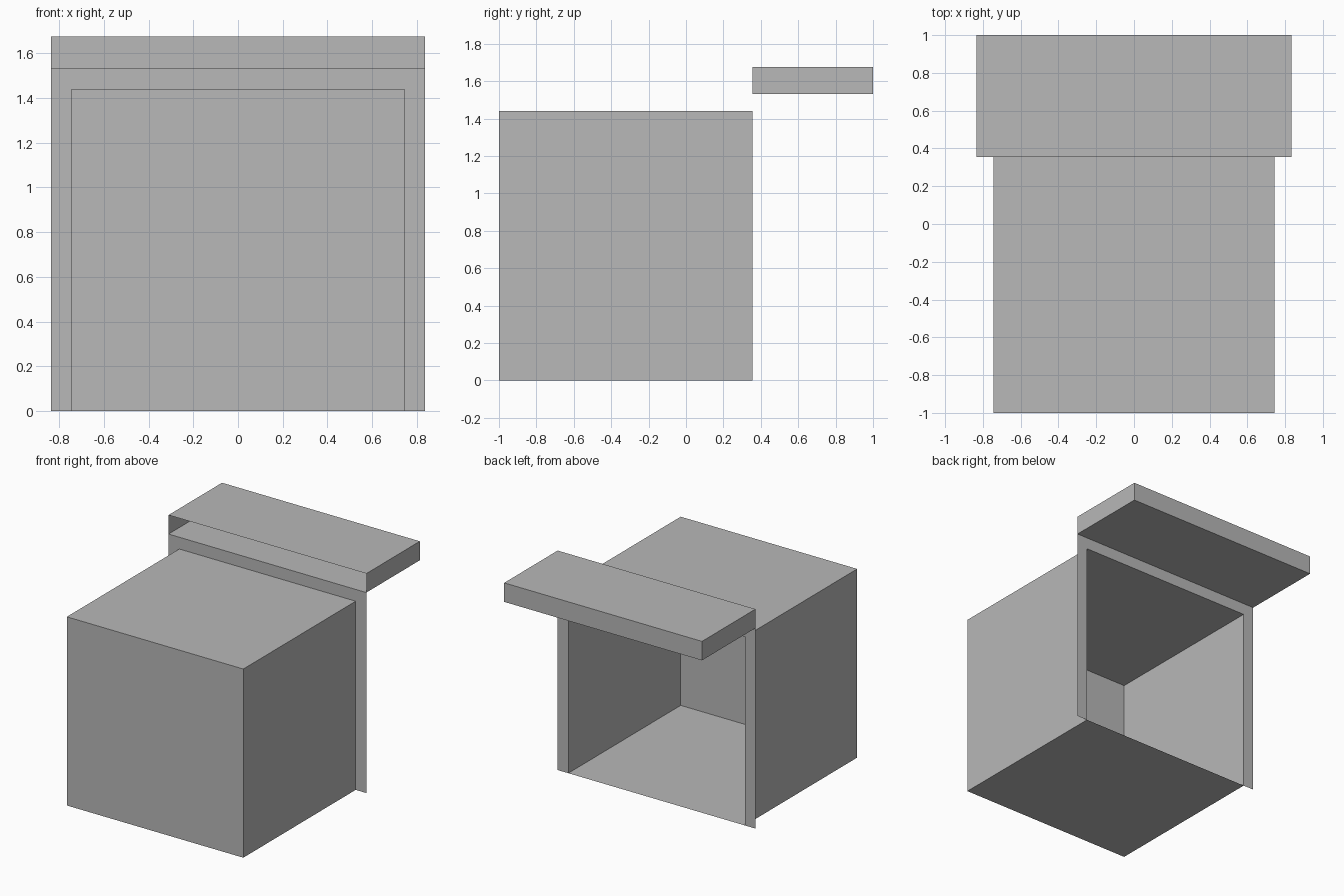
import bpy, bmesh
from mathutils import Vector

if "Cube" in bpy.data.objects:
    bpy.data.objects.remove(bpy.data.objects["Cube"])

grey = bpy.data.materials.new("plain_grey")
grey.diffuse_color = (0.48, 0.48, 0.48, 1)
grey.use_nodes = True
grey.node_tree.nodes["Principled BSDF"].inputs["Base Color"].default_value = grey.diffuse_color

Y_RIM = 0.355           # plane shared by the rim and both open boxes
W_BOX, W_RIM = 0.745, 0.835
H_BOX, H_RIM, H_TOP = 1.44, 1.53, 1.675


def finish(name, bm):
    mesh = bpy.data.meshes.new(name)
    bm.to_mesh(mesh)
    bm.free()
    mesh.materials.append(grey)
    obj = bpy.data.objects.new(name, mesh)
    bpy.context.collection.objects.link(obj)


def open_box(name, lo, hi, open_dir):
    """Thin-walled box without the face that points along open_dir."""
    bm = bmesh.new()
    bmesh.ops.create_cube(bm, size=1)
    lo, hi = Vector(lo), Vector(hi)
    for v in bm.verts:
        v.co = (lo + hi) / 2 + v.co * (hi - lo)
    bm.normal_update()
    gone = [f for f in bm.faces if f.normal.dot(Vector(open_dir)) > 0.9]
    bmesh.ops.delete(bm, geom=gone, context='FACES')
    finish(name, bm)


# Main box, open at the back
open_box("main_box", (-W_BOX, -1, 0), (W_BOX, Y_RIM, H_BOX), (0, 1, 0))

# Overhanging slab, open towards the front
open_box("overhang_slab", (-W_RIM, Y_RIM, H_RIM), (W_RIM, 1, H_TOP), (0, -1, 0))

# Flat rim round the opening: an arch-shaped sheet
bm = bmesh.new()
outer = [(-W_RIM, 0), (-W_RIM, H_RIM), (W_RIM, H_RIM), (W_RIM, 0)]
inner = [(-W_BOX, 0), (-W_BOX, H_BOX), (W_BOX, H_BOX), (W_BOX, 0)]
ov = [bm.verts.new((x, Y_RIM, z)) for x, z in outer]
iv = [bm.verts.new((x, Y_RIM, z)) for x, z in inner]
for i in range(3):
    bm.faces.new((ov[i], ov[i + 1], iv[i + 1], iv[i]))
finish("opening_rim", bm)
